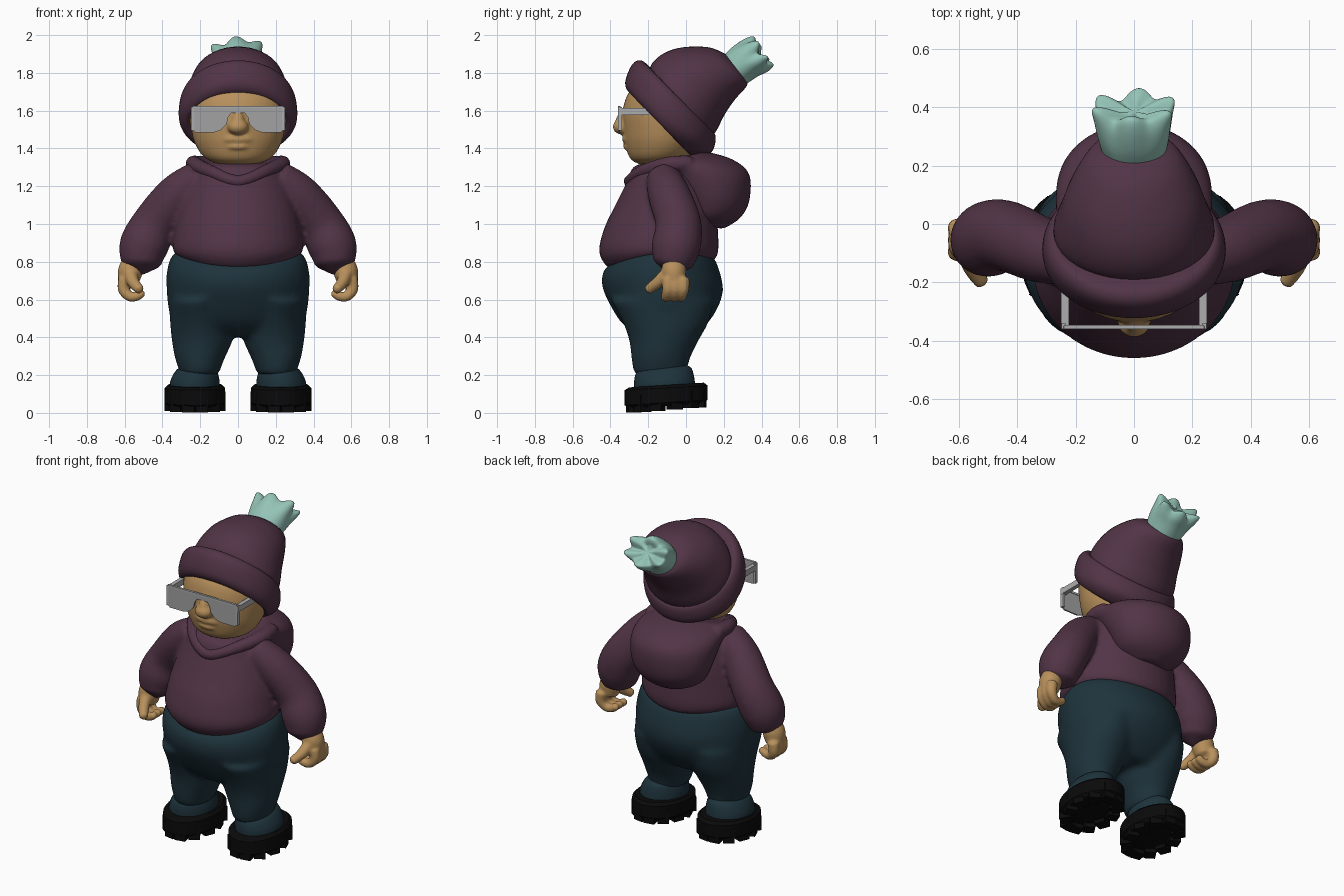
import bpy, bmesh, math
from mathutils import Vector, Matrix

def material(name, rgb):
    m = bpy.data.materials.new(name)
    m.diffuse_color = (*rgb, 1)
    return m

PLUM = material("plum knit", (0.083, 0.034, 0.061))
NAVY = material("dark teal trousers", (0.013, 0.033, 0.045))
SKIN = material("tan skin", (0.48, 0.28, 0.107))
MINT = material("mint tassel", (0.30, 0.55, 0.47))
BLACK = material("black rubber", (0.003, 0.003, 0.003))
LENS = material("grey lens", (0.36, 0.36, 0.36))
FRAME = material("light grey frame", (0.42, 0.42, 0.42))

def spline(rows, n):
    """Catmull-Rom interpolation of rows of numbers."""
    out = []
    for i in range(len(rows) - 1):
        a, b, c, d = rows[max(i - 1, 0)], rows[i], rows[i + 1], rows[min(i + 2, len(rows) - 1)]
        for k in range(n):
            t = k / n
            out.append([0.5 * (2 * q + (r - p) * t + (2 * p - 5 * q + 4 * r - s) * t * t
                               + (3 * q - p - 3 * r + s) * t ** 3) for p, q, r, s in zip(a, b, c, d)])
    return out + [list(rows[-1])]

def skin(bm, rings, tips=None):
    """Bridge rings of points; close with two tips, or end to start."""
    vr = [[bm.verts.new(p) for p in r] for r in rings]
    m = len(vr[0])
    for a, b in zip(vr, vr[1:] + ([] if tips else vr[:1])):
        for j in range(m):
            bm.faces.new((a[j], a[(j + 1) % m], b[(j + 1) % m], b[j]))
    if tips:
        for r, tip in ((vr[0], tips[0]), (vr[-1], tips[1])):
            v = bm.verts.new(tip)
            for j in range(m):
                bm.faces.new((r[j], r[(j + 1) % m], v))

def loft(bm, rows, side=1, n=4, m=40, closed=False, lobes=6):
    """Rows: front y, front z, back y, back z, centre x, half width, ruffle, side lift."""
    rings = []
    for r in spline([tuple(q) + (0,) * (8 - len(q)) for q in rows], n):
        yf, zf, yb, zb, cx, hw, w, lift = r
        c = Vector((cx * side, (yf + yb) / 2, (zf + zb) / 2))
        f = Vector((0, (yf - yb) / 2, (zf - zb) / 2))
        up = -Vector((1, 0, 0)).cross(f).normalized()
        ring = []
        for j in range(m):
            t = 2 * math.pi * j / m
            k = w * (math.cos(lobes * t + .6) + .35 * math.sin(3 * t))
            ring.append(c + (Vector((hw * math.sin(t), 0, 0)) + f * math.cos(t)) * (1 + k)
                        + up * (k * 0.14 + lift * math.sin(t) ** 2))
        rings.append(ring)
    mean = lambda g: sum(g, Vector()) / len(g)
    skin(bm, rings, None if closed else (mean(rings[0]), mean(rings[-1])))

def tube(bm, pts, side=1, ref=(0, 1, 0), n=4, m=20):
    """Round limb through points x, y, z, radius."""
    rows = spline(pts, n)
    P = [Vector((r[0] * side, r[1], r[2])) for r in rows]
    rings, T = [], []
    for i, p in enumerate(P):
        t = (P[min(i + 1, len(P) - 1)] - P[max(i - 1, 0)]).normalized()
        u = t.cross(Vector(ref)).normalized()
        v = t.cross(u)
        T.append(t)
        rings.append([p + (u * math.cos(a) + v * math.sin(a)) * rows[i][3]
                      for a in (2 * math.pi * j / m for j in range(m))])
    skin(bm, rings, (P[0] - T[0] * rows[0][3] * 0.6, P[-1] + T[-1] * rows[-1][3] * 0.6))

def ball(bm, loc, size):
    bmesh.ops.create_uvsphere(bm, u_segments=24, v_segments=14, radius=1,
                              matrix=Matrix.Translation(loc) @ Matrix.Diagonal((*size, 1)))

def box(bm, loc, size, turn=0):
    bmesh.ops.create_cube(bm, size=1, matrix=Matrix.Translation(loc)
                          @ Matrix.Rotation(turn, 4, 'Z') @ Matrix.Diagonal((*size, 1)))

def part(name, bm, mat, voxel=0, soften=5, angle=40):
    bmesh.ops.recalc_face_normals(bm, faces=bm.faces)
    me = bpy.data.meshes.new(name)
    bm.to_mesh(me)
    bm.free()
    me.materials.append(mat)
    me.shade_smooth()
    ob = bpy.data.objects.new(name, me)
    bpy.context.collection.objects.link(ob)
    if voxel:
        r = ob.modifiers.new("merge", 'REMESH')
        r.mode, r.voxel_size, r.use_smooth_shade = 'VOXEL', voxel, True
        s = ob.modifiers.new("soften", 'SMOOTH')
        s.factor, s.iterations = 0.5, soften
    else:
        me.set_sharp_from_angle(angle=math.radians(angle))

# Trousers: hips and two legs merged
bm = bmesh.new()
loft(bm, [(-.33, .83, .08, .85, 0, .26, 0, .03), (-.40, .79, .14, .83, 0, .345, 0, .03),
          (-.442, .74, .175, .76, 0, .377), (-.442, .66, .197, .65, 0, .378), (-.39, .55, .165, .55, 0, .368),
          (-.335, .47, .11, .47, 0, .33), (-.25, .405, .04, .405, 0, .24)])
for s in (1, -1):
    loft(bm, [(-.40, .6, .15, .6, .195, .17), (-.335, .48, .12, .48, .19, .17), (-.3, .38, .065, .38, .19, .16),
              (-.29, .29, .022, .29, .202, .132), (-.275, .20, .0, .20, .203, .10)], s)
part("trousers", bm, NAVY, .014, 18)

# Trouser cuffs, shoes and sole lugs
for s, label in ((1, "left"), (-1, "right")):
    bm = bmesh.new()
    loft(bm, [(-.22, .235, .0, .255, .215, .08), (-.262, .215, .03, .235, .22, .108),
              (-.275, .16, .045, .18, .228, .13), (-.27, .10, .05, .12, .23, .13)], s)
    part(label + "_cuff", bm, NAVY)
    bm = bmesh.new()
    loft(bm, [(-.30, .025, .09, .05, .228, .145), (-.325, .04, .115, .07, .228, .162),
              (-.325, .12, .115, .145, .228, .16), (-.30, .135, .095, .16, .228, .145)], s, n=1)
    for i in range(12):
        a = 2 * math.pi * (i + .5) / 12
        x, y = .228 * s + .120 * math.sin(a), -.105 - .178 * math.cos(a)
        low = .03 * (y + .29) / .37
        box(bm, (x, y, low + .045), (.066, .07, .09), math.atan2(-.178 * math.cos(a), .12 * math.sin(a)) + math.pi / 2)
    part(label + "_shoe", bm, BLACK)

# Sweater: torso and sleeves merged
bm = bmesh.new()
loft(bm, [(-.32, .765, .08, .815, 0, .24, 0, .03), (-.405, .765, .15, .81, 0, .31, 0, .04),
          (-.46, .85, .172, .87, 0, .346, 0, .01), (-.432, .98, .168, .98, 0, .333), (-.374, 1.1, .16, 1.1, 0, .308),
          (-.315, 1.22, .14, 1.22, 0, .27), (-.28, 1.30, .1, 1.32, 0, .22), (-.2, 1.33, .05, 1.34, 0, .12)])
for s in (1, -1):
    tube(bm, [(.21, -.125, 1.25, .088), (.32, -.09, 1.155, .112), (.44, -.04, 1.0, .122),
              (.50, -.053, .88, .13), (.512, -.07, .785, .105)], s)
part("sweater", bm, PLUM, .014)

# Hood resting on the back, and front collar
bm = bmesh.new()
loft(bm, [(.0, .995, .2, .975, 0, .11), (-.03, 1.05, .285, 1.03, 0, .2), (-.06, 1.15, .335, 1.12, 0, .25),
          (-.14, 1.24, .335, 1.265, 0, .268), (-.22, 1.29, .24, 1.345, 0, .258), (-.2, 1.31, .1, 1.385, 0, .2)])
tube(bm, [(-.225, .02, 1.32, .045), (-.23, -.10, 1.315, .042), (-.14, -.235, 1.275, .036), (0, -.298, 1.225, .034),
          (.14, -.235, 1.275, .036), (.23, -.10, 1.315, .042), (.225, .02, 1.32, .045)], ref=(0, 0, 1))
part("hood", bm, PLUM, .013, 5)

# Hands with curled fingers
for s, label in ((1, "left"), (-1, "right")):
    bm = bmesh.new()
    tube(bm, [(.55, -.06, .81, .055), (.57, -.065, .75, .066), (.58, -.06, .69, .054)], s)
    for y in (-.095, -.055, -.015):
        tube(bm, [(.60, y, .71, .034), (.605, y, .655, .032), (.575, y - .01, .617, .027),
                  (.535, y - .015, .618, .025), (.505, y - .015, .637, .022)], s, m=12)
    tube(bm, [(.57, -.10, .735, .038), (.553, -.15, .69, .032), (.52, -.20, .652, .026)], s, m=12)
    part(label + "_hand", bm, SKIN, .008, 4)

# Head with nose and lips
bm = bmesh.new()
loft(bm, [(-.21, 1.305, -.06, 1.315, 0, .08), (-.29, 1.34, .02, 1.36, 0, .175), (-.322, 1.42, .07, 1.42, 0, .225),
          (-.332, 1.5, .09, 1.5, 0, .248), (-.335, 1.6, .1, 1.6, 0, .258), (-.30, 1.7, .08, 1.7, 0, .24),
          (-.2, 1.78, .05, 1.78, 0, .18)])
ball(bm, (0, -.338, 1.515), (.056, .05, .042))
tube(bm, [(0, -.325, 1.60, .022), (0, -.338, 1.55, .034), (0, -.34, 1.515, .036)])
for z, w, r in ((1.45, .11, .021), (1.41, .08, .016)):
    tube(bm, [(-w, -.272, z - .012, .012), (-w / 2, -.308, z, r), (0, -.318, z, r),
              (w / 2, -.308, z, r), (w, -.272, z - .012, .012)], ref=(0, 0, 1), m=12)
part("head", bm, SKIN, .008, 8)

# Knitted hat: crown and rolled brim
bm = bmesh.new()
loft(bm, [(-.20, 1.79, .11, 1.46, 0, .27), (-.18, 1.85, .155, 1.485, 0, .275), (-.115, 1.905, .205, 1.58, 0, .252),
          (-.02, 1.935, .26, 1.66, 0, .222), (.11, 1.937, .31, 1.715, 0, .172), (.19, 1.91, .325, 1.75, 0, .122),
          (.235, 1.88, .30, 1.80, 0, .05)])
part("hat_crown", bm, PLUM, angle=80)
bm = bmesh.new()
brim = [(-.255, 1.69, .0, 1.40, 0, .24), (-.30, 1.695, .03, 1.36, 0, .28), (-.322, 1.75, .125, 1.372, 0, .312),
        (-.285, 1.845, .155, 1.43, 0, .308), (-.235, 1.865, .15, 1.48, 0, .28), (-.18, 1.82, .1, 1.47, 0, .24)]
loft(bm, brim, closed=True, m=56)
part("hat_brim", bm, PLUM, angle=80)

# Ruffled tassel with a shallow hollow end
bm = bmesh.new()
loft(bm, [(.195, 1.885, .325, 1.745, 0, .112, 0), (.24, 1.93, .375, 1.78, 0, .125, .02),
          (.30, 1.968, .42, 1.805, 0, .135, .055), (.345, 1.98, .445, 1.835, 0, .137, .10),
          (.362, 1.965, .44, 1.85, 0, .11, .10), (.36, 1.935, .41, 1.87, 0, .05, .05)], m=84)
part("tassel", bm, MINT, angle=80)

# Glasses: one-piece lens with nose notch
bm = bmesh.new()
half = [(.238, 1.624), (.247, 1.612), (.244, 1.50), (.225, 1.484), (.13, 1.484), (.09, 1.497),
        (.06, 1.53), (.052, 1.565), (.035, 1.588)]
outline = half + [(-x, z) for x, z in reversed(half)]
face = bm.faces.new([bm.verts.new((x, -.358, z)) for x, z in outline])
ext = bmesh.ops.extrude_face_region(bm, geom=[face])
bmesh.ops.translate(bm, vec=(0, .009, 0), verts=[v for v in ext['geom'] if isinstance(v, bmesh.types.BMVert)])
part("glasses_lens", bm, LENS, angle=30)

# Glasses frame: side rims, top bar and temples
bm = bmesh.new()
box(bm, (0, -.353, 1.619), (.48, .014, .012))
for s in (1, -1):
    box(bm, (.241 * s, -.349, 1.557), (.014, .022, .125))
    box(bm, (.236 * s, -.255, 1.596), (.026, .205, .036))
part("glasses_frame", bm, FRAME, angle=30)
